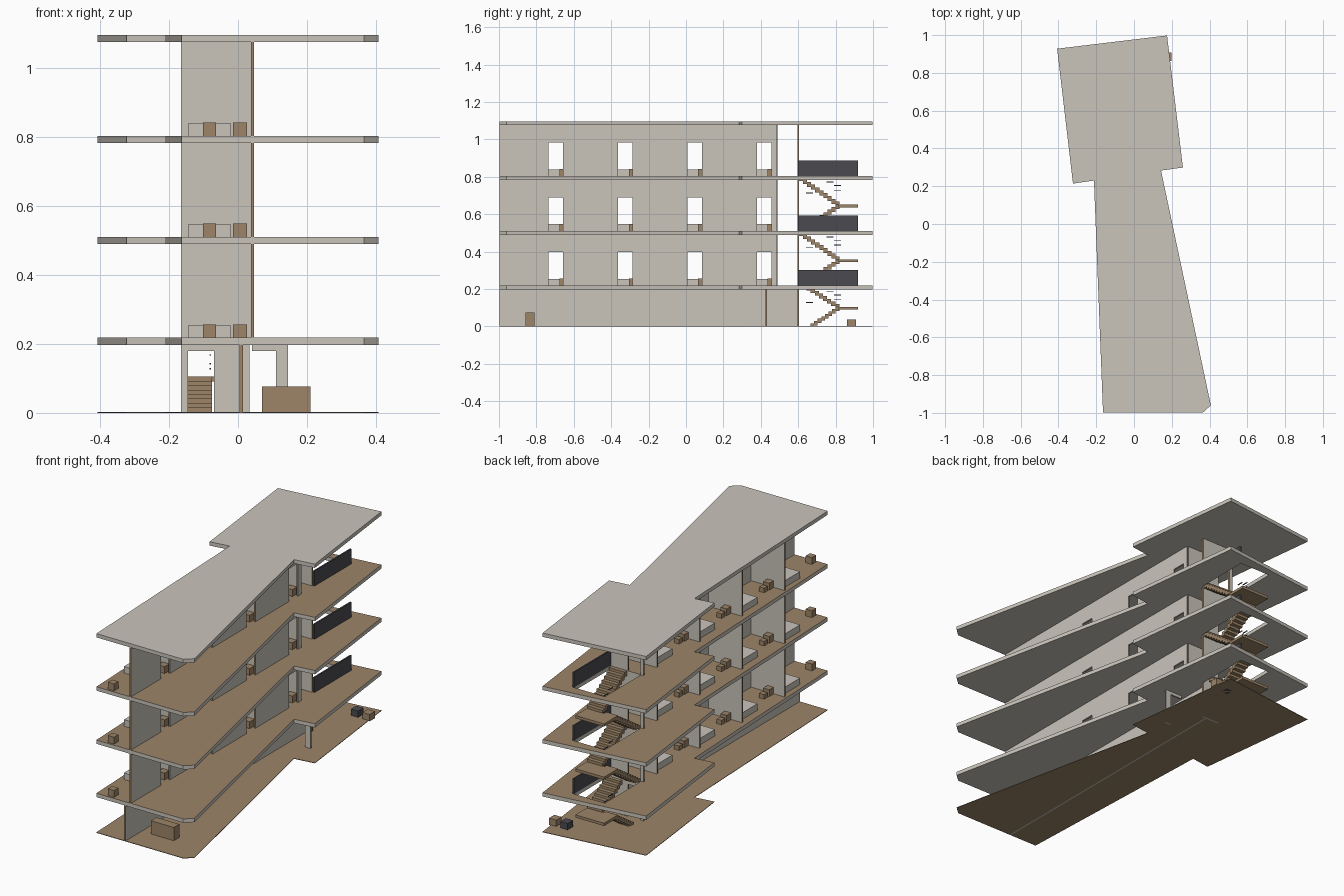
import bpy
import bmesh
from mathutils import Vector

if "Cube" in bpy.data.objects:
    bpy.data.objects.remove(bpy.data.objects["Cube"], do_unlink=True)


def material(name, rgb):
    m = bpy.data.materials.new(name)
    m.use_nodes = True
    color = (*rgb, 1)
    m.diffuse_color = color
    m.node_tree.nodes["Principled BSDF"].inputs["Base Color"].default_value = color
    return m


PLASTER = material("pale_plaster", (0.59, 0.555, 0.50))
WOOD = material("brown_wood", (0.34, 0.235, 0.14))
DARK = material("dark_metal", (0.07, 0.069, 0.08))


def finish(name, bm, main, accent=None, axis=None):
    """Make an object; faces whose normal follows axis get the accent colour."""
    bmesh.ops.recalc_face_normals(bm, faces=bm.faces)
    mesh = bpy.data.meshes.new(name)
    mesh.materials.append(main)
    if accent:
        mesh.materials.append(accent)
        for f in bm.faces:
            f.normal_update()
            if any(f.normal.dot(Vector(a)) > 0.9 for a in axis):
                f.material_index = 1
    bm.to_mesh(mesh)
    bm.free()
    obj = bpy.data.objects.new(name, mesh)
    bpy.context.collection.objects.link(obj)
    return obj


def add_box(bm, x, y, z):
    verts = bmesh.ops.create_cube(bm, size=1)["verts"]
    for v in verts:
        v.co = [a + (b - a) * (c + 0.5) for (a, b), c in zip((x, y, z), v.co)]


def box(name, x, y, z, mat):
    bm = bmesh.new()
    add_box(bm, x, y, z)
    return finish(name, bm, mat)


ENDS_X = [(1, 0, 0), (-1, 0, 0)]
ENDS_Y = [(0, 1, 0), (0, -1, 0)]


def wall(name, along, span, across, z, doors=(), head=0.18):
    """Straight wall with door openings and wooden end faces."""
    bm = bmesh.new()

    def piece(a, b, zz):
        if along == "x":
            add_box(bm, (a, b), across, zz)
        else:
            add_box(bm, across, (a, b), zz)

    start = span[0]
    for a, b in doors:
        if a > start:
            piece(start, a, z)
        piece(a, b, (z[0] + head, z[1]))
        start = b
    piece(start, span[1], z)
    finish(name, bm, PLASTER, WOOD, ENDS_X if along == "x" else ENDS_Y)


# Floor outline and stair opening
OUTLINE = [(-0.407, 0.928), (0.175, 0.998), (0.259, 0.299), (0.143, 0.283),
           (0.407, -0.96), (0.365, -0.998), (-0.164, -0.998),
           (-0.212, 0.23), (-0.323, 0.214)]
HOLE = [(-0.15, 0.605), (0.04, 0.605), (0.04, 0.92), (-0.15, 0.92)]


def slab(name, bottom, top, loops, main, accent=None):
    bm = bmesh.new()
    edges = []
    for loop in loops:
        vs = [bm.verts.new((x, y, bottom)) for x, y in loop]
        edges += [bm.edges.new((vs[i - 1], vs[i])) for i in range(len(vs))]
    bmesh.ops.triangle_fill(bm, edges=edges, use_beauty=True)
    out = bmesh.ops.extrude_face_region(bm, geom=bm.faces[:])
    for g in out["geom"]:
        if isinstance(g, bmesh.types.BMVert):
            g.co.z = top
    finish(name, bm, main, accent, [(0, 0, 1)])


THICK = 0.021
FLOORS = [0.218, 0.511, 0.804]
ROOF = 1.097
slab("ground_floor", 0, 0.003, [OUTLINE], WOOD)
for i, top in enumerate(FLOORS):
    slab(f"floor_slab_{i + 1}", top - THICK, top, [OUTLINE, HOLE], PLASTER, WOOD)
slab("roof_slab", ROOF - THICK, ROOF, [OUTLINE], PLASTER)


def flight(name, x, y0, y1, z0, z1, steps):
    bm = bmesh.new()
    run, rise = (y1 - y0) / steps, (z1 - z0) / steps
    for i in range(steps):
        ya, yb = sorted((y0 + i * run, y0 + (i + 1) * run))
        z = z0 + (i + 1) * rise
        add_box(bm, x, (ya, yb), (max(z - 1.8 * rise, z0), z))
    finish(name, bm, WOOD)


def staircase(label, base, top, y_low, y_high, steps):
    mid = (base + top) / 2 - 0.005
    flight("lower_stairs_" + label, (-0.145, -0.075), y_low, 0.82, base, mid, steps)
    flight("upper_stairs_" + label, (-0.065, 0.03), 0.82, y_high, mid, top, steps)
    box("stair_landing_" + label, (-0.145, 0.03), (0.815, 0.92), (mid - 0.015, mid), WOOD)
    # Small dark rail pieces between the flights
    bm = bmesh.new()
    for y, drop in ((0.77, 0.032), (0.81, 0.05), (0.81, 0.075), (0.66, 0.09)):
        add_box(bm, (-0.082, -0.078), (y - 0.018, y + 0.018),
                (top - drop - 0.002, top - drop + 0.002))
    finish("stair_rail_" + label, bm, DARK)


# Ground storey
ceiling = FLOORS[0] - THICK
wall("ground_spine_wall", "y", (-0.998, 0.595), (0.005, 0.014), (0, ceiling))
wall("ground_stair_wall", "x", (-0.165, 0.033), (0.595, 0.605), (0, ceiling),
     [(-0.145, -0.07)])
wall("entrance_wall", "x", (0.04, 0.145), (0.424, 0.433), (0, ceiling), [(0.04, 0.11)])
box("reception_desk", (0.07, 0.21), (-0.858, -0.81), (0, 0.076), WOOD)
box("brown_bin", (0.155, 0.198), (0.862, 0.908), (0, 0.038), WOOD)
box("dark_bin", (0.085, 0.128), (0.862, 0.908), (0, 0.038), DARK)
staircase("ground", 0.003, FLOORS[0], 0.665, 0.645, 8)

# Upper storeys
PITCH = 0.37
DOORS = [(-0.735 + i * 0.3715, -0.658 + i * 0.3715) for i in range(4)]
for n, floor in enumerate(FLOORS):
    label = str(n + 1)
    ceiling = (FLOORS + [ROOF])[n + 1] - THICK
    height = (floor, ceiling)
    wall("corridor_wall_" + label, "y", (-0.998, 0.486), (0.037, 0.046), height, DOORS)
    wall("stair_wall_" + label, "x", (-0.165, 0.033), (0.595, 0.605), height,
         [(-0.145, -0.07)])
    box("stair_guard_" + label, (0.038, 0.046), (0.6, 0.92), (floor, floor + 0.083), DARK)
    if n < 2:
        staircase(label, floor, FLOORS[n + 1], 0.605, 0.605, 10)
    for r in range(4):
        y = -0.995 + r * PITCH
        tag = f"{label}_{r + 1}"
        end = y + PITCH
        wall("room_partition_" + tag, "x", (-0.165, 0.037), (end - 0.005, end + 0.005), height)
        box("bed_" + tag, (-0.145, -0.02), (end - 0.16, end - 0.01),
            (floor, floor + 0.036), PLASTER)
        box("nightstand_" + tag, (-0.014, 0.026), (end - 0.05, end - 0.01),
            (floor, floor + 0.038), WOOD)
        box("side_table_" + tag, (-0.101, -0.064), (y + 0.008, y + 0.045),
            (floor, floor + 0.038), WOOD)
        if r:
            box("stool_" + tag, (-0.098, -0.068), (y + 0.055, y + 0.085),
                (floor, floor + 0.025), WOOD)
